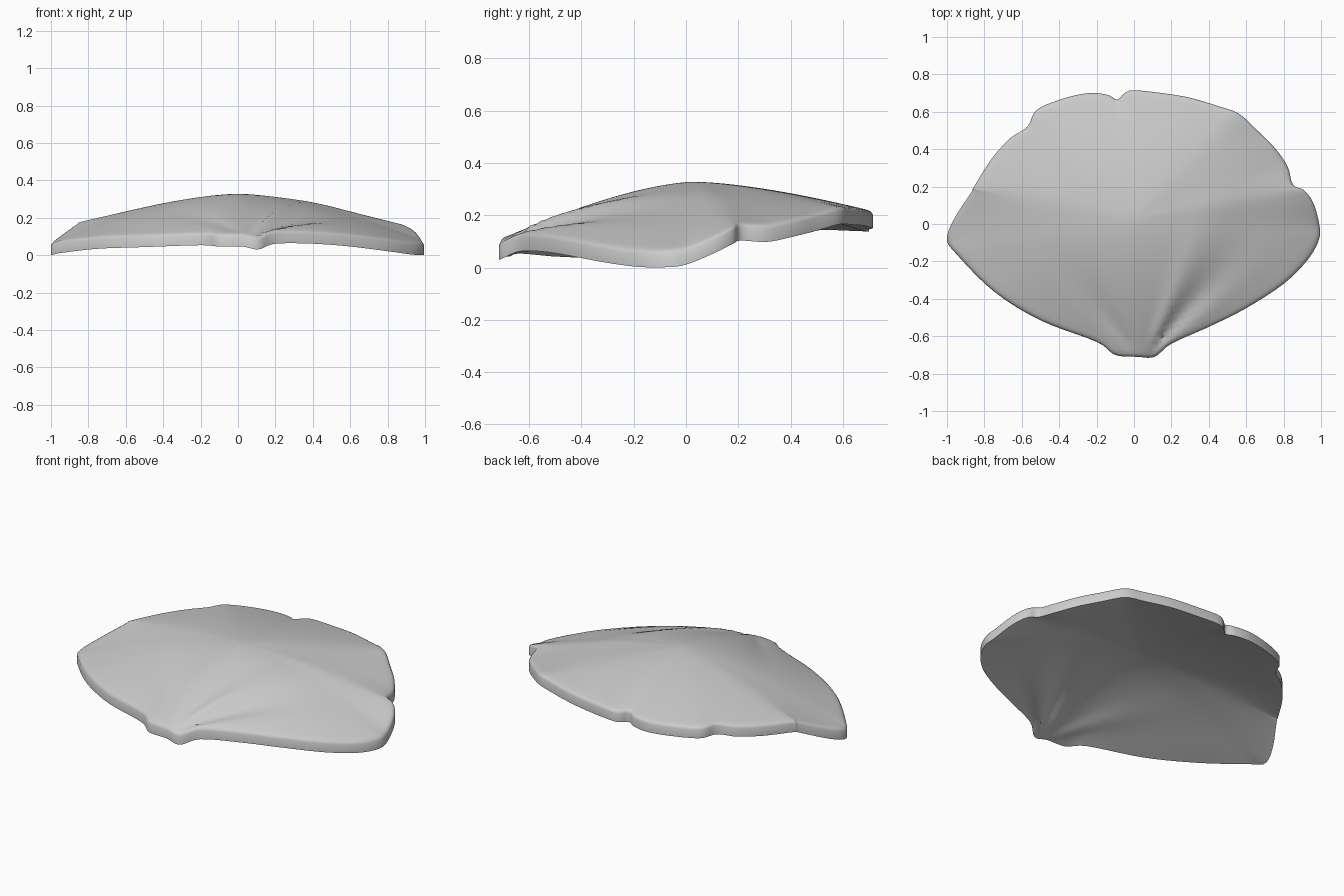
import bpy, bmesh, math
from mathutils import Vector

if "Cube" in bpy.data.objects:
    bpy.data.objects.remove(bpy.data.objects["Cube"])

# Rim of the fan-shaped petal: x, y and height of its upper edge
rim = [Vector(p) for p in [
    (.11, -.71, .10), (.2, -.64, .13), (.4, -.55, .13), (.6, -.45, .115), (.8, -.32, .09),
    (.93, -.19, .072), (.99, -.08, .07), (.99, .0, .08), (.96, .11, .125), (.91, .18, .16),
    (.85, .21, .172), (.82, .31, .167), (.75, .41, .187), (.66, .5, .21), (.56, .59, .235),
    (.45, .63, .233), (.3, .675, .23), (.15, .70, .224), (0, .715, .22), (-.05, .70, .215),
    (-.09, .665, .213), (-.14, .69, .208), (-.24, .70, .206), (-.38, .67, .208),
    (-.52, .61, .21), (-.57, .52, .213), (-.66, .46, .2), (-.76, .35, .19), (-.855, .20, .18),
    (-.87, .17, .17), (-.96, .03, .105), (-1, -.08, .07), (-.95, -.16, .08), (-.75, -.36, .103),
    (-.5, -.515, .112), (-.2, -.63, .122), (-.1, -.70, .115), (.02, -.71, .115)]]


def catmull(pts, steps):
    """Closed smooth curve through the points."""
    out, n = [], len(pts)
    for i in range(n):
        a, b, c, d = (pts[(i + k) % n] for k in (-1, 0, 1, 2))
        for s in range(steps):
            t = s / steps
            out.append(.5 * (2 * b + (c - a) * t + (2 * a - 5 * b + 4 * c - d) * t * t
                             + (3 * b - a - 3 * c + d) * t ** 3))
    return out


edge = catmull(rim, 5)
n = len(edge)
soft = edge
for _ in range(60):  # relaxed outline, so notches fade inward
    soft = [(soft[i - 1] + soft[i] * 2 + soft[(i + 1) % n]) / 4 for i in range(n)]
crown = Vector((0, .03, .333))


def crease(x, y):
    """Folds fanning out from the stem."""
    dx, dy = x - .05, y + .74
    r, a = math.hypot(dx, dy), math.degrees(math.atan2(dy, dx))
    fold = lambda c, w: math.exp(-((a - c) / w) ** 2)
    fade = min(1, r / .12) * math.exp(-(r / .55) ** 2)
    return fade * (.022 * fold(66, 6) - .035 * fold(51, 7) + .018 * fold(38, 6)
                   - .014 * fold(128, 9)) + .012 * fold(67, 9) * min(1, r) * (r < 1.4) * (1 - min(1, r / 1.4))


def surface(i, t):
    p = soft[i].lerp(edge[i], t ** 5)
    q = crown.lerp(p, t)
    q.z = crown.z + (p.z - crown.z) * t ** 1.55
    q.z += crease(q.x, q.y) * (1 - t ** 8)
    return q


# Petal: domed upper and lower sheets joined by a thin rim
levels = [k / 24 for k in range(1, 24)] + [.98, .992, 1]
round_off = {.98: .001, .992: .004, 1: .014}
bm = bmesh.new()


def sheet(drop, rounded):
    rings = []
    for t in levels:
        ring = []
        for i in range(n):
            p = surface(i, t)
            p.z -= drop + (round_off.get(t, 0) if rounded else 0)
            ring.append(bm.verts.new(p))
        rings.append(ring)
    centre = bm.verts.new(crown - Vector((0, 0, drop)))
    for i in range(n):
        j = (i + 1) % n
        bm.faces.new((centre, rings[0][i], rings[0][j]))
        for a, b in zip(rings, rings[1:]):
            bm.faces.new((a[i], b[i], b[j], a[j]))
    return rings[-1]


top, low = sheet(0, True), sheet(.064, False)
for i in range(n):
    j = (i + 1) % n
    bm.faces.new((top[i], low[i], low[j], top[j]))
bmesh.ops.recalc_face_normals(bm, faces=bm.faces)
base = min(v.co.z for v in bm.verts)
for v in bm.verts:
    v.co.z -= base
mesh = bpy.data.meshes.new("fan_petal")
bm.to_mesh(mesh)
bm.free()
petal = bpy.data.objects.new("fan_petal", mesh)
bpy.context.collection.objects.link(petal)
bpy.context.view_layer.objects.active = petal
petal.select_set(True)
bpy.ops.object.shade_smooth_by_angle(angle=math.radians(50))
